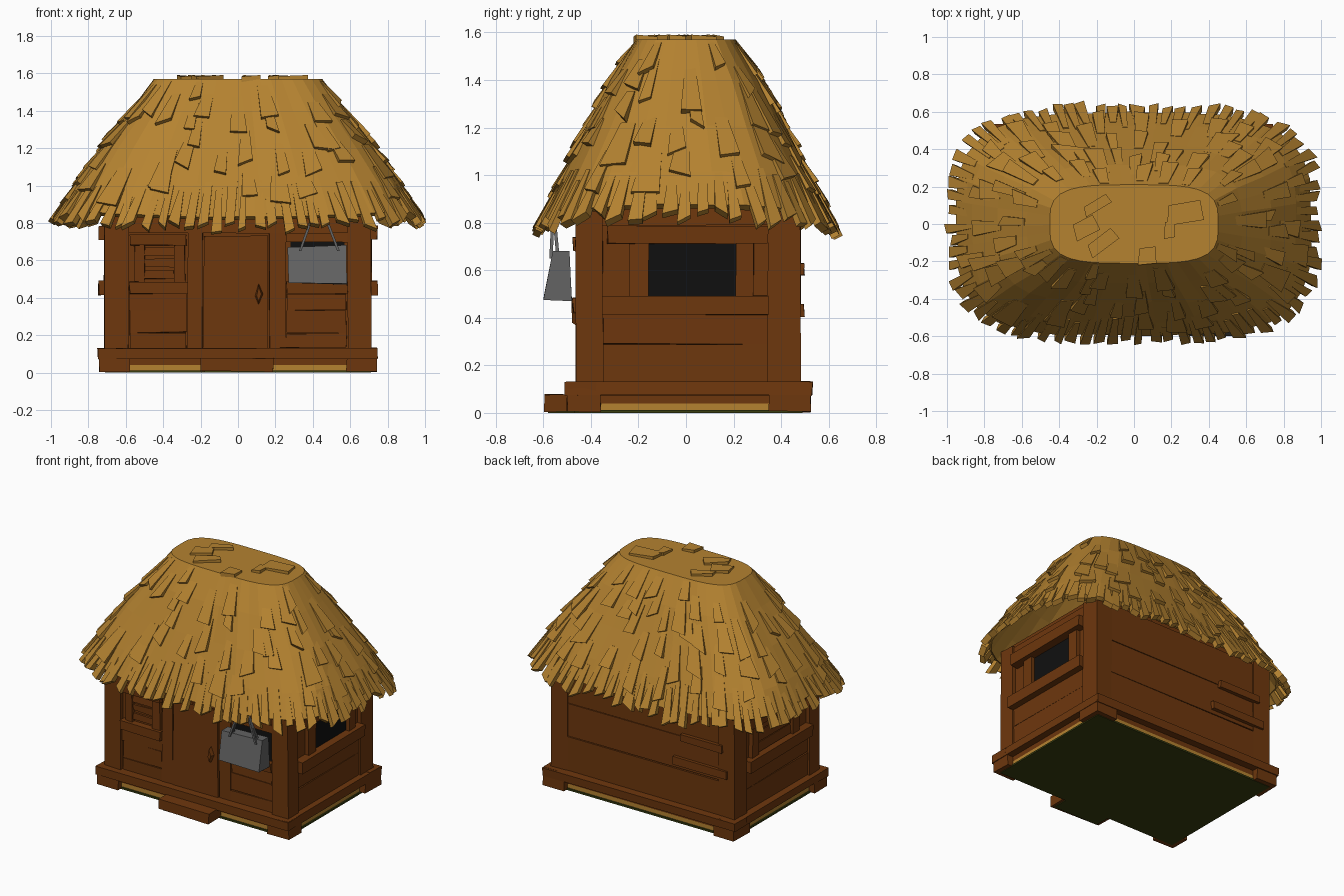
import bpy, bmesh, math, random
from mathutils import Vector

if "Cube" in bpy.data.objects:
    bpy.data.objects.remove(bpy.data.objects["Cube"])
random.seed(7)


def mat(name, c):
    m = bpy.data.materials.new(name)
    m.diffuse_color = (*c, 1)
    m.use_nodes = True
    m.node_tree.nodes["Principled BSDF"].inputs["Base Color"].default_value = m.diffuse_color
    return m


STRAW = mat("straw", (0.46, 0.225, 0.03))
WOOD = mat("brown_wood", (0.155, 0.038, 0.004))
GREY = mat("grey_metal", (0.125, 0.125, 0.125))
BLACK = mat("dark_opening", (0.005, 0.005, 0.005))
GREEN = mat("dark_moss", (0.04, 0.047, 0.005))
BOX_FACES = [(0, 1, 2, 3), (4, 5, 6, 7), (0, 1, 5, 4), (1, 2, 6, 5), (2, 3, 7, 6), (3, 0, 4, 7)]


def add_hexa(bm, pts):
    v = [bm.verts.new(p) for p in pts]
    for f in BOX_FACES:
        bm.faces.new([v[i] for i in f])


def finish(name, bm, m):
    bmesh.ops.recalc_face_normals(bm, faces=bm.faces)
    me = bpy.data.meshes.new(name)
    bm.to_mesh(me)
    bm.free()
    me.materials.append(m)
    ob = bpy.data.objects.new(name, me)
    bpy.context.collection.objects.link(ob)
    return ob


def box(name, x0, x1, y0, y1, z0, z1, m=WOOD, jit=0.004):
    """Box with slightly uneven, hand-hewn corners."""
    pts = [Vector((x, y, z)) + Vector([random.uniform(-jit, jit) for _ in range(3)])
           for z in (z0, z1) for x, y in ((x0, y0), (x1, y0), (x1, y1), (x0, y1))]
    bm = bmesh.new()
    add_hexa(bm, pts)
    return finish(name, bm, m)


# Base: mossy ground plate, straw bed, feet, sill beams and front step
box("ground_plate", -0.71, 0.71, -0.47, 0.49, 0.0, 0.012, GREEN, 0)
box("ground_plate_step", -0.18, 0.17, -0.58, -0.47, 0.0, 0.008, GREEN, 0)
box("straw_bed", -0.70, 0.70, -0.46, 0.48, 0.012, 0.04, STRAW, 0)
box("floor", -0.70, 0.70, -0.46, 0.48, 0.04, 0.08, WOOD, 0)
box("step", -0.20, 0.19, -0.595, -0.44, 0.006, 0.075)
for sx in (-1, 1):
    for y0, y1 in ((-0.50, -0.36), (0.35, 0.525)):
        xs = sorted((sx * 0.58, sx * 0.74))
        box("foot", *xs, y0, y1, 0.006, 0.08)
    xs = sorted((sx * 0.62, sx * 0.745))
    box("side_sill", *xs, -0.50, 0.52, 0.075, 0.13)
box("front_sill", -0.75, 0.745, -0.51, -0.38, 0.075, 0.13)
box("back_sill", -0.75, 0.745, 0.40, 0.53, 0.075, 0.13)

# Wall core and corner posts
box("wall_core", -0.685, 0.685, -0.435, 0.455, 0.10, 0.90, WOOD, 0)
for sx in (-1, 1):
    xs = sorted((sx * 0.585, sx * 0.712))
    box("front_corner_post", *xs, -0.462, -0.35, 0.12, 0.88)
    box("back_corner_post", *xs, 0.345, 0.48, 0.12, 0.88)

# Front: inner posts, header, door with handle
box("door_post", -0.27, -0.19, -0.452, -0.42, 0.13, 0.86)
box("door_post", 0.17, 0.255, -0.452, -0.42, 0.13, 0.86)
box("front_header", -0.60, 0.60, -0.450, -0.42, 0.745, 0.86)
box("door", -0.185, 0.16, -0.456, -0.42, 0.13, 0.73)
bm = bmesh.new()
add_hexa(bm, [(0.09, -0.45, 0.41), (0.11, -0.45, 0.36), (0.135, -0.45, 0.42), (0.11, -0.45, 0.48),
              (0.10, -0.48, 0.41), (0.11, -0.48, 0.38), (0.125, -0.48, 0.42), (0.11, -0.48, 0.46)])
finish("door_handle", bm, WOOD)

# Front left shuttered window and planks
box("shutter_top_beam", -0.575, -0.275, -0.475, -0.42, 0.68, 0.74)
box("shutter_sill", -0.58, -0.27, -0.48, -0.42, 0.42, 0.485)
for x in (-0.555, -0.34):
    box("shutter_upright", x, x + 0.055, -0.46, -0.42, 0.485, 0.68)
for z in (0.50, 0.565, 0.625):
    box("shutter_slat", -0.50, -0.34, -0.45, -0.42, z, z + 0.045)
for x0, x1 in ((-0.58, -0.275), (0.26, 0.58)):
    for z0, z1 in ((0.13, 0.21), (0.215, 0.33), (0.335, 0.42)):
        box("front_plank", x0, x1, -0.448, -0.42, z0, z1)

# Front right window behind the hanging box
box("front_opening", 0.28, 0.57, -0.440, -0.432, 0.49, 0.70, BLACK, 0)
box("front_window_sill", 0.26, 0.585, -0.475, -0.42, 0.425, 0.485)
box("front_window_top", 0.26, 0.585, -0.465, -0.42, 0.70, 0.745)

# Side walls: beams, planks and window (shuttered on the left)
for sx in (-1, 1):
    def side(name, d, *rest):
        box(name, *sorted((sx * 0.66, sx * d)), *rest)
    side("side_top_beam", 0.745, -0.33, 0.345, 0.71, 0.785)
    side("side_window_sill", 0.745, -0.35, 0.345, 0.415, 0.49)
    side("side_header", 0.70, -0.35, 0.35, 0.79, 0.87)
    for y0, y1 in ((-0.235, -0.16), (0.21, 0.285)):
        side("window_jamb", 0.715, y0, y1, 0.48, 0.72)
    for z0, z1 in ((0.13, 0.285), (0.29, 0.41)):
        side("side_plank", 0.70, -0.35, 0.345, z0, z1)
    if sx > 0:
        side("side_opening", 0.69, -0.16, 0.21, 0.49, 0.71, BLACK, 0)
    else:
        for z in (0.495, 0.57, 0.645):
            side("side_shutter_slat", 0.70, -0.16, 0.21, z, z + 0.065)

# Back: wide planks and two raised boards
for z0, z1 in ((0.13, 0.37), (0.375, 0.60), (0.605, 0.86)):
    box("back_plank", -0.59, 0.59, 0.44, 0.473, z0, z1)
box("back_board", -0.62, -0.30, 0.45, 0.497, 0.58, 0.63)
box("back_board", -0.66, -0.24, 0.45, 0.497, 0.40, 0.46)

# Hanging box with two straps
bm = bmesh.new()
add_hexa(bm, [(0.27, -0.60, 0.48), (0.582, -0.60, 0.475), (0.582, -0.48, 0.47), (0.27, -0.48, 0.48),
              (0.265, -0.56, 0.67), (0.58, -0.56, 0.682), (0.58, -0.49, 0.68), (0.265, -0.49, 0.67)])
finish("hanging_box", bm, GREY)
bm = bmesh.new()
for xa, xb in ((0.325, 0.40), (0.53, 0.45)):
    for ya in (-0.575, -0.545):
        p = [(xa, ya, 0.65), (xa + 0.014, ya, 0.65), (xa + 0.014, ya + 0.014, 0.65), (xa, ya + 0.014, 0.65)]
        q = [(x - xa + xb, y - ya - 0.565, 0.86) for x, y, _ in p]
        add_hexa(bm, p + q)
finish("box_straps", bm, GREY)

# Roof surface: superellipse rings, u runs around, s runs from top to eave
PROFILE = [(1.57, 0.45, 0.21), (1.40, 0.575, 0.315), (1.20, 0.73, 0.42), (1.0, 0.865, 0.525), (0.82, 0.97, 0.615)]


def ring_xy(t, a, b, n=3.6):
    c, s = math.cos(t), math.sin(t)
    return (a * math.copysign(abs(c) ** (2 / n), c), b * math.copysign(abs(s) ** (2 / n), s))


# Table of angles spaced evenly along the eave
FINE = 4000
dist = [0.0]
for i in range(FINE):
    dist.append(dist[-1] + math.dist(ring_xy(math.tau * i / FINE, 1, 0.63),
                                     ring_xy(math.tau * (i + 1) / FINE, 1, 0.63)))
PERIM = dist[-1]
ANG, k = [], 0
for i in range(1000):
    while dist[k] < PERIM * i / 1000:
        k += 1
    ANG.append(math.tau * k / FINE)


def surf(u, s):
    f = (u % 1.0) * 1000
    i = int(f) % 1000
    t0 = ANG[i]
    t1 = ANG[i + 1] if i < 999 else math.tau
    t = t0 + (t1 - t0) * (f - int(f))
    j = max(0, min(3, int(s * 4)))
    w = s * 4 - j
    z, a, b = [p + (q - p) * w for p, q in zip(PROFILE[j], PROFILE[j + 1])]
    x, y = ring_xy(t, a, b)
    return Vector((x, y, z + max(0, s) ** 2 * 0.025 * (abs(math.cos(t)) - abs(math.sin(t)))))


def raised(u, s, h):
    du = surf(u + 0.004, s) - surf(u - 0.004, s)
    ds = surf(u, s + 0.02) - surf(u, s - 0.02)
    return surf(u, s) + ds.cross(du).normalized() * h


# Thatch shell with flat top and inner lining
bm = bmesh.new()
N, ROWS = 44, (0, 0.25, 0.5, 0.75, 0.95)
rings = []
for depth, rows in ((0.0, ROWS), (-0.035, ROWS[:0:-1])):
    for s in rows:
        rings.append([bm.verts.new(raised(i / N, s, depth + (random.uniform(-0.006, 0.006) if s else 0)))
                      for i in range(N)])
for r0, r1 in zip(rings, rings[1:]):
    for i in range(N):
        bm.faces.new((r0[i], r0[(i + 1) % N], r1[(i + 1) % N], r1[i]))
bm.faces.new(rings[0])
bm.faces.new(rings[-1])
finish("thatch_shell", bm, STRAW)


def tuft(bm, u, s0, s1, w0, w1, h0, h1, low):
    """Tapered straw strip lying on the roof; widths in units of length."""
    skew = random.uniform(-0.003, 0.003)
    cut = random.uniform(-0.025, 0.025)
    rim = [(u - w0 / PERIM, s0, h0), (u + w0 / PERIM, s0, h0),
           (u + skew + w1 / PERIM, s1 + cut, h1), (u + skew - w1 / PERIM, s1 - cut, h1)]
    add_hexa(bm, [raised(a, s, low) for a, s, h in rim] + [raised(a, s, h) for a, s, h in rim])


# Ragged eave fringe
bm = bmesh.new()
M = 74
for i in range(M):
    tuft(bm, (i + random.uniform(-0.2, 0.2)) / M, random.uniform(0.68, 0.82), random.uniform(0.99, 1.06),
         random.uniform(0.015, 0.024), random.uniform(0.022, 0.033), 0.002, random.uniform(0.006, 0.022), -0.022)
finish("eave_fringe", bm, STRAW)

# Scattered straw shingles in loose rows
bm = bmesh.new()
for s, count in ((0.02, 16), (0.16, 24), (0.30, 26), (0.46, 26), (0.62, 24)):
    for i in range(count):
        if random.random() < 0.2:
            continue
        s0 = max(0.02, s + random.uniform(-0.05, 0.05))
        w = random.uniform(0.028, 0.055) * (1.5 - 0.5 * s)
        tuft(bm, (i + random.uniform(-0.35, 0.35)) / count, s0, s0 + random.uniform(0.14, 0.27),
             w * 0.75, w, 0.002, random.uniform(0.015, 0.028), -0.012)
finish("thatch_shingles", bm, STRAW)

# Flat patches on the roof top
bm = bmesh.new()
for x, y, lx, ly, a in ((-0.26, -0.02, 0.07, 0.05, 0.4), (-0.17, -0.1, 0.09, 0.04, 0.6), (0.27, 0.06, 0.10, 0.06, 0.1),
                        (0.19, -0.03, 0.03, 0.05, 0.0), (-0.2, 0.1, 0.08, 0.03, 0.5), (0.07, -0.17, 0.05, 0.05, 0.0)):
    c, s = math.cos(a), math.sin(a)
    quad = [(x + px * lx * c - py * ly * s, y + px * lx * s + py * ly * c)
            for px, py in ((-1, -1), (1, -0.8), (0.9, 1), (-0.8, 0.8))]
    add_hexa(bm, [(*q, 1.555) for q in quad] + [(*q, 1.583 + 0.008 * (i % 2)) for i, q in enumerate(quad)])
finish("top_patches", bm, STRAW)
